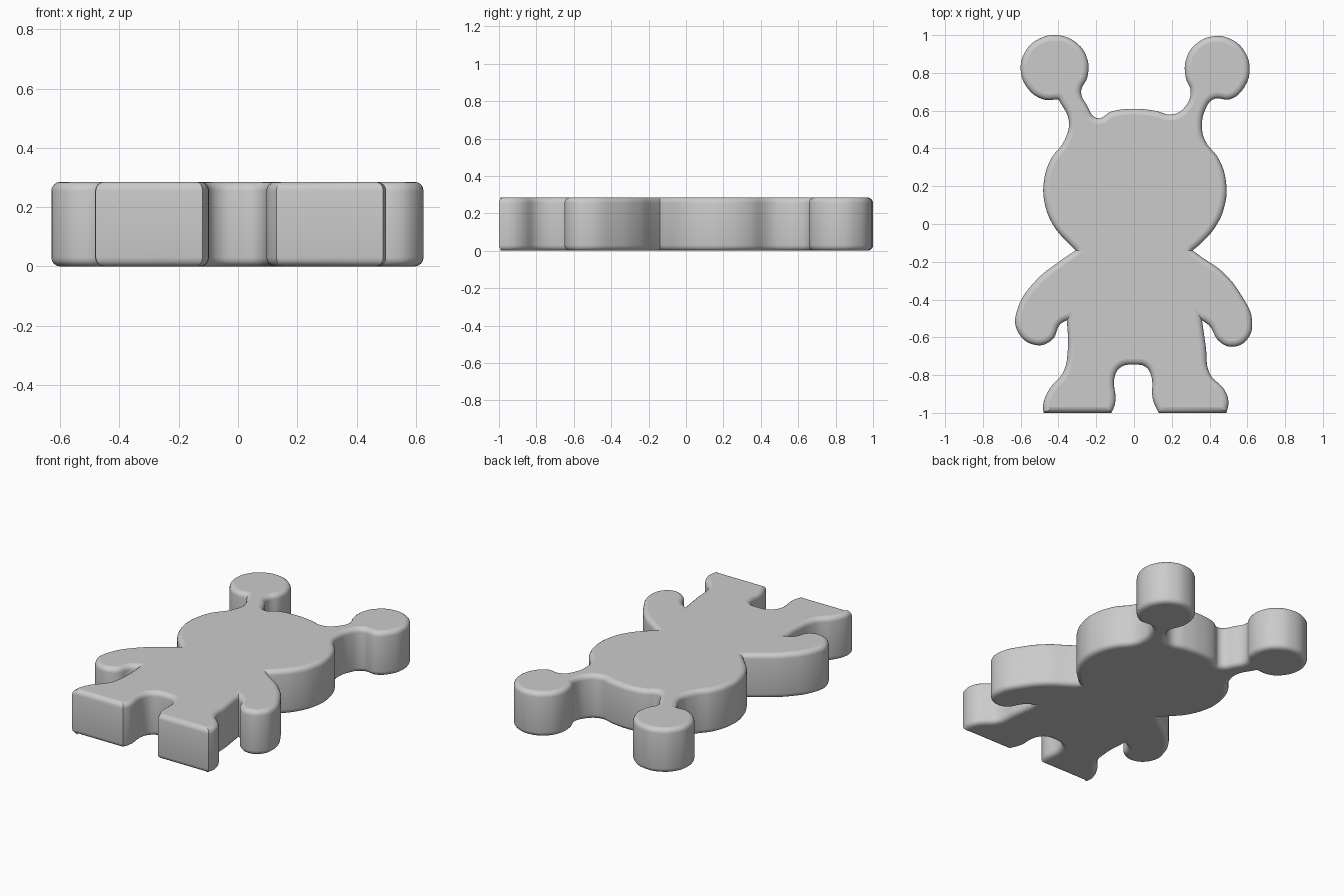
import bpy
from math import cos, sin, radians

cube = bpy.data.objects.get("Cube")
if cube:
    bpy.data.objects.remove(cube, do_unlink=True)

HEIGHT = 0.285
ROUNDING = 0.03


def arc(centre, radii, start, end, steps):
    """Points along an elliptical arc, angles in degrees."""
    points = []
    for i in range(steps + 1):
        angle = radians(start + (end - start) * i / steps)
        points.append((centre[0] + radii[0] * cos(angle),
                       centre[1] + radii[1] * sin(angle)))
    return points


def smooth(points):
    return [(x, y, "AUTO") for x, y in points]


def corner(x, y):
    return [(x, y, "VECTOR")]


# Left side, from the foot up to the antenna
left_leg = corner(.49, -1) + smooth([(.5, -.94), (.48, -.88), (.4, -.79), (.38, -.65)])
left_arm = corner(.36, -.51) + smooth([
    (.4, -.54), (.45, -.62), (.52, -.65), (.6, -.61),
    (.625, -.51), (.57, -.38), (.465, -.25), (.365, -.18)])
left_cheek = corner(.31, -.14) + smooth(arc((0, .18), (.49, .41), -45, 40, 5))
left_antenna = smooth(
    [(.36, .51), (.375, .6), (.42, .66)]
    + arc((.44, .82), (.172, .175), -65, 195, 8)
    + [(.3, .7), (.27, .62)])

# Top of the head between the antennae
crown = smooth([(.205, .58), (.11, .6), (0, .61), (-.12, .595), (-.195, .56)])

# Right side, from the antenna down to the foot
right_antenna = smooth(
    [(-.25, .63), (-.28, .7)] + arc((-.42, .825), (.18, .175), -15, 250, 8)
) + corner(-.4, .66) + smooth([(-.345, .545)])
right_cheek = smooth(arc((0, .18), (.48, .41), 140, 225, 5))
right_arm = corner(-.31, -.14) + smooth([
    (-.39, -.195), (-.52, -.3), (-.615, -.445), (-.62, -.56),
    (-.525, -.64), (-.435, -.615), (-.39, -.53)])
right_leg = corner(-.355, -.51) + smooth([
    (-.35, -.66), (-.375, -.785), (-.445, -.87), (-.48, -.95)]) + corner(-.48, -1)

# Arch between the legs
leg_arch = corner(-.12, -1) + smooth([
    (-.1, -.95), (-.1, -.8), (-.065, -.755), (0, -.745),
    (.06, -.755), (.09, -.8), (.1, -.93)]) + corner(.13, -1)

outline = (left_leg + left_arm + left_cheek + left_antenna + crown
           + right_antenna + right_cheek + right_arm + right_leg + leg_arch)

# Filled silhouette, thickened with rounded rims
curve = bpy.data.curves.new("figure_outline", "CURVE")
curve.dimensions = "2D"
curve.fill_mode = "BOTH"
curve.resolution_u = 6
curve.extrude = HEIGHT / 2 - ROUNDING
curve.bevel_depth = ROUNDING
curve.bevel_resolution = 3
curve.offset = -ROUNDING

spline = curve.splines.new("BEZIER")
spline.bezier_points.add(len(outline) - 1)
spline.use_cyclic_u = True
for point, (x, y, handle) in zip(spline.bezier_points, outline):
    point.co = (x, y, 0)
    point.handle_left_type = point.handle_right_type = handle

figure = bpy.data.objects.new("antenna_figure", curve)
figure.location.z = HEIGHT / 2
bpy.context.collection.objects.link(figure)

# Plain grey material
grey = bpy.data.materials.new("plain_grey")
grey.use_nodes = True
colour = (.6, .6, .6, 1)
grey.diffuse_color = colour
grey.node_tree.nodes["Principled BSDF"].inputs["Base Color"].default_value = colour
curve.materials.append(grey)

# Turn into a mesh with soft rims and crisp corners
bpy.ops.object.select_all(action="DESELECT")
figure.select_set(True)
bpy.context.view_layer.objects.active = figure
bpy.ops.object.convert(target="MESH")
bpy.ops.object.shade_smooth_by_angle(angle=radians(35))
